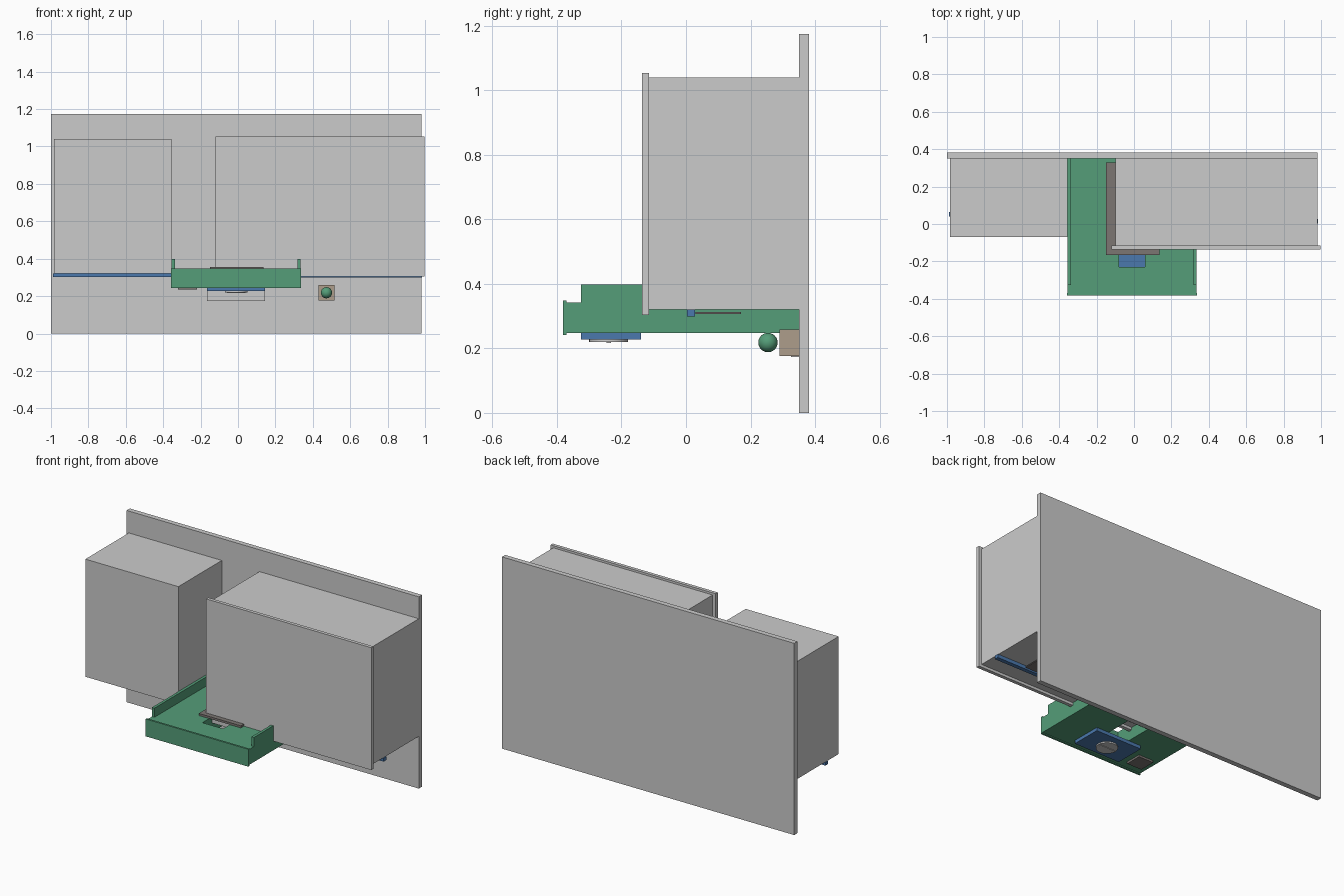
import bpy

if "Cube" in bpy.data.objects:
    bpy.data.objects.remove(bpy.data.objects["Cube"])


def mat(name, col):
    m = bpy.data.materials.new(name)
    m.diffuse_color = (*col, 1)
    m.use_nodes = True
    m.node_tree.nodes["Principled BSDF"].inputs["Base Color"].default_value = m.diffuse_color
    return m


GREEN = mat("green_paint", (0.09, 0.34, 0.19))
BLUE = mat("blue_paint", (0.07, 0.19, 0.42))
TAN = mat("tan_paint", (0.42, 0.34, 0.26))
DARK = mat("dark_grey", (0.2, 0.18, 0.17))


def finish(name, material):
    o = bpy.context.object
    o.name = name
    if material:
        o.data.materials.append(material)
    return o


def box(name, x, y, z, material=None):
    """Box from (min, max) ranges on each axis."""
    bpy.ops.mesh.primitive_cube_add(size=1)
    o = finish(name, material)
    for v in o.data.vertices:
        v.co = [r[0] if c < 0 else r[1] for c, r in zip(v.co, (x, y, z))]
    return o


def frame(name, x, y, hx, hy, z, material=None):
    """Flat slab with a rectangular hole, as one clean mesh."""
    outer = [(x[0], y[0]), (x[1], y[0]), (x[1], y[1]), (x[0], y[1])]
    inner = [(hx[0], hy[0]), (hx[1], hy[0]), (hx[1], hy[1]), (hx[0], hy[1])]
    verts = [(px, py, pz) for pz in z for px, py in outer + inner]
    faces = []
    for i in range(4):
        j = (i + 1) % 4
        faces += [(i, i + 4, j + 4, j), (i + 8, j + 8, j + 12, i + 12),
                  (i, j, j + 8, i + 8), (i + 4, i + 12, j + 12, j + 4)]
    me = bpy.data.meshes.new(name)
    me.from_pydata(verts, [], faces)
    o = bpy.data.objects.new(name, me)
    bpy.context.collection.objects.link(o)
    if material:
        me.materials.append(material)
    return o


# Wall and wall cabinets
box("wall", (-1, 0.98), (0.35, 0.381), (0, 1.174))
box("left_cabinet", (-0.985, -0.355), (-0.07, 0.35), (0.32, 1.04))
box("right_cabinet", (-0.10, 0.98), (-0.115, 0.35), (0.32, 1.04))
box("right_cabinet_front", (-0.12, 0.998), (-0.136, -0.115), (0.304, 1.053))

# Light strips and thin plate under the cabinets
box("left_light_strip", (-0.99, -0.356), (0.04, 0.065), (0.302, 0.32), BLUE)
box("right_light_strip", (0.336, 0.985), (0.003, 0.028), (0.299, 0.32), BLUE)
box("under_cabinet_plate", (0.65, 0.79), (0.03, 0.17), (0.307, 0.313), DARK)

# Hood body with its opening, front lip and side rails
frame("hood_body", (-0.355, 0.335), (-0.37, 0.35), (-0.08, 0.06), (-0.23, 0.02),
      (0.248, 0.342), GREEN)
box("hood_front_lip", (-0.358, 0.337), (-0.382, -0.37), (0.242, 0.348), GREEN)
box("hood_left_rail", (-0.355, -0.338), (-0.325, 0.35), (0.34, 0.398), GREEN)
box("hood_right_rail", (0.318, 0.335), (-0.325, -0.136), (0.34, 0.398), GREEN)
box("hood_cover_plate", (-0.15, 0.135), (-0.165, 0.33), (0.342, 0.355), DARK)

# Controls under the hood
box("control_panel", (-0.165, 0.145), (-0.325, -0.14), (0.228, 0.249), BLUE)
bpy.ops.mesh.primitive_cylinder_add(vertices=32, radius=0.06, depth=0.01,
                                    location=(-0.01, -0.24, 0.225))
finish("control_dial", None)
bpy.ops.object.shade_smooth_by_angle()
box("dial_grip", (-0.06, 0.04), (-0.247, -0.233), (0.217, 0.221))
box("hood_lamp", (-0.32, -0.22), (-0.32, -0.22), (0.236, 0.249), DARK)

# Wall items below the cabinets
box("wall_plate", (-0.165, 0.145), (0.325, 0.35), (0.173, 0.242))
box("sensor_base", (0.43, 0.515), (0.29, 0.35), (0.176, 0.259), TAN)
bpy.ops.mesh.primitive_uv_sphere_add(segments=24, ring_count=12, radius=0.03,
                                     location=(0.473, 0.254, 0.218))
finish("sensor_ball", GREEN)
bpy.ops.object.shade_smooth_by_angle()
